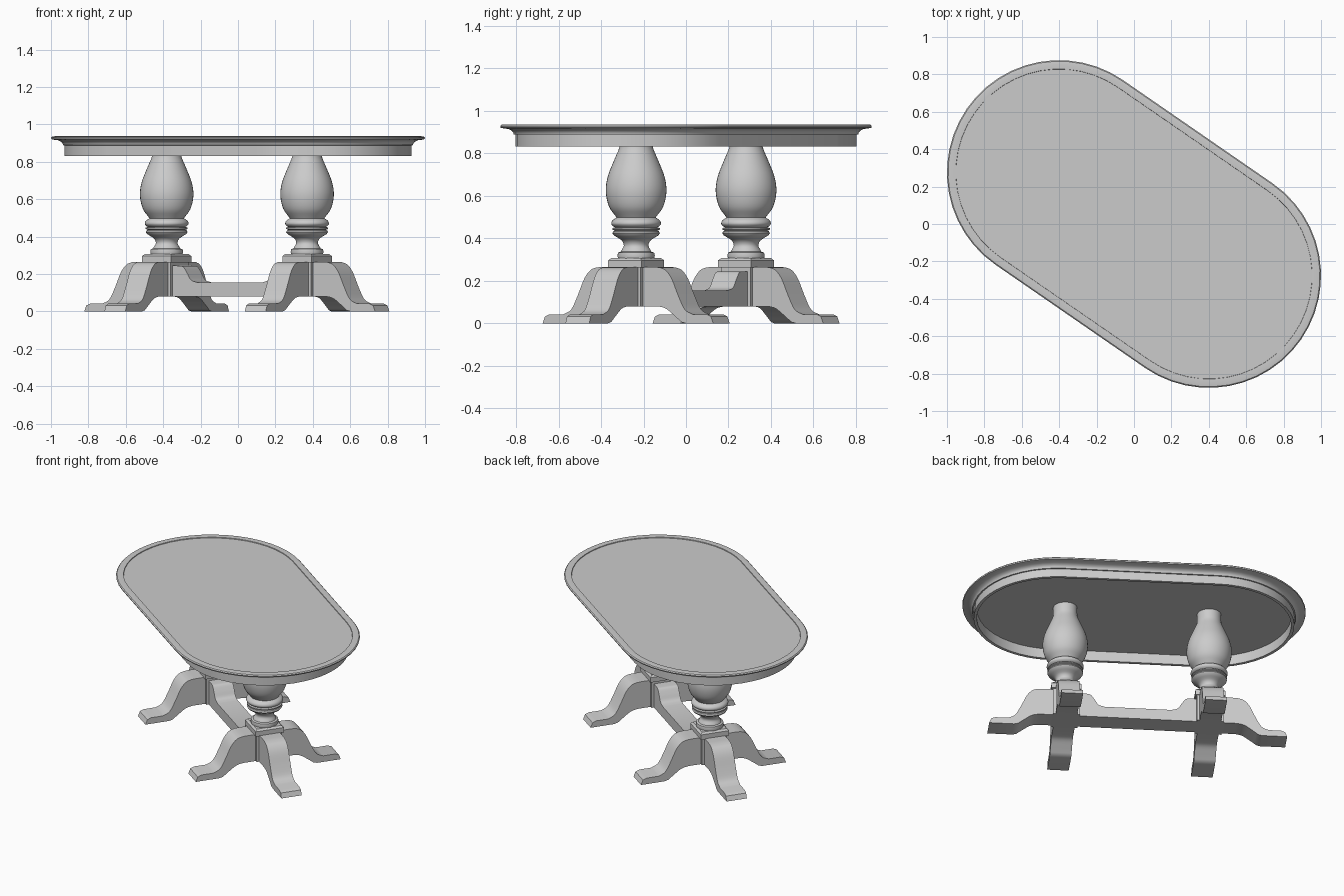
import bpy, bmesh
from math import radians, pi, sin, cos
from mathutils import Matrix, Vector

if "Cube" in bpy.data.objects:
    bpy.data.objects.remove(bpy.data.objects["Cube"])

ANGLE = Matrix.Rotation(radians(-34.6), 4, 'Z')
BASE = Matrix.Translation((-0.006, 0.024, 0)) @ ANGLE
SPACING = 0.456          # pedestal distance from the middle
HALF_WIDTH = 0.068       # legs and stretcher

grey = bpy.data.materials.new("plain_grey")
grey.use_nodes = True
grey.diffuse_color = (0.6, 0.6, 0.6, 1)
grey.node_tree.nodes["Principled BSDF"].inputs["Base Color"].default_value = (0.6, 0.6, 0.6, 1)


def finish(name, bm, matrix, smooth=30):
    bmesh.ops.remove_doubles(bm, verts=bm.verts, dist=0.0001)
    bmesh.ops.recalc_face_normals(bm, faces=bm.faces)
    mesh = bpy.data.meshes.new(name)
    bm.to_mesh(mesh)
    bm.free()
    mesh.materials.append(grey)
    obj = bpy.data.objects.new(name, mesh)
    bpy.context.collection.objects.link(obj)
    obj.matrix_world = matrix
    bpy.ops.object.select_all(action='DESELECT')
    obj.select_set(True)
    bpy.context.view_layer.objects.active = obj
    bpy.ops.object.shade_smooth_by_angle(angle=radians(smooth))
    return obj


def loft(name, profile, matrix, half_length=0.0, steps=24):
    """Sweep a (radius, z) profile around a circle or a round-ended oval."""
    bm = bmesh.new()
    rings = []
    for r, z in profile:
        ring = []
        for side in (1, -1):
            for i in range(steps + 1):
                a = -pi / 2 + pi * i / steps
                ring.append(bm.verts.new((side * (half_length + r * cos(a)), side * r * sin(a), z)))
        rings.append(ring)
    n = len(rings[0])
    for low, high in zip(rings, rings[1:]):
        for i in range(n):
            j = (i + 1) % n
            bm.faces.new((low[i], low[j], high[j], high[i]))
    bm.faces.new(rings[0])
    bm.faces.new(rings[-1])
    return finish(name, bm, matrix)


def curve(points, steps=5):
    """Smooth path through the given points."""
    pts = [Vector(p) for p in points]
    pts = [2 * pts[0] - pts[1]] + pts + [2 * pts[-1] - pts[-2]]
    out = []
    for a, b, c, d in zip(pts, pts[1:], pts[2:], pts[3:]):
        for i in range(steps):
            t = i / steps
            out.append(0.5 * (2 * b + (c - a) * t + (2 * a - 5 * b + 4 * c - d) * t * t
                              + (3 * b - a - 3 * c + d) * t ** 3))
    return [tuple(p) for p in out] + [tuple(pts[-2])]


def slab(name, outline, matrix):
    """Extrude an (x, z) outline to the leg width."""
    bm = bmesh.new()
    face = bm.faces.new([bm.verts.new((x, -HALF_WIDTH, z)) for x, z in outline])
    new = bmesh.ops.extrude_face_region(bm, geom=[face])["geom"]
    bmesh.ops.translate(bm, vec=(0, 2 * HALF_WIDTH, 0),
                        verts=[v for v in new if isinstance(v, bmesh.types.BMVert)])
    return finish(name, bm, matrix)


def block(name, half, z0, z1, matrix, chamfer=0.0):
    """Square block, optionally with a sloped top edge."""
    bm = bmesh.new()
    levels = [(half, z0), (half, z1 - chamfer), (half - chamfer, z1)] if chamfer else [(half, z0), (half, z1)]
    rings = [[bm.verts.new((sx * h, sy * h, z)) for sx, sy in ((-1, -1), (1, -1), (1, 1), (-1, 1))]
             for h, z in levels]
    for low, high in zip(rings, rings[1:]):
        for i in range(4):
            bm.faces.new((low[i], low[i - 1], high[i - 1], high[i]))
    bm.faces.new(rings[0])
    bm.faces.new(rings[-1])
    return finish(name, bm, matrix)


# Oval top with raised rim, cove moulding and hollow apron
top_profile = [(0.552, 0.931), (0.553, 0.936), (0.58, 0.937), (0.594, 0.935), (0.6, 0.929),
               (0.598, 0.921), (0.585, 0.918), (0.562, 0.915), (0.547, 0.908), (0.538, 0.898),
               (0.536, 0.889), (0.528, 0.888), (0.528, 0.832), (0.508, 0.832), (0.508, 0.9)]
loft("table_top", top_profile, ANGLE, half_length=0.486)

# Turned pedestal outline: foot ring, waist, double bead, vase
pillar_profile = (
    [(0.085, 0.305), (0.088, 0.318), (0.085, 0.333), (0.072, 0.337)]
    + curve([(0.07, 0.342), (0.058, 0.365), (0.066, 0.388), (0.09, 0.405)], 3)
    + [(0.105, 0.414), (0.112, 0.424), (0.108, 0.433), (0.1, 0.436), (0.112, 0.441),
       (0.112, 0.448), (0.1, 0.452)]
    + curve([(0.108, 0.456), (0.117, 0.468), (0.112, 0.484), (0.092, 0.498)], 3)
    + curve([(0.095, 0.502), (0.128, 0.55), (0.143, 0.62), (0.134, 0.69), (0.105, 0.765),
             (0.08, 0.825), (0.076, 0.86)], 4)
    + [(0.076, 0.902)])

# S-shaped leg outline
leg_outline = (
    [(0.07, 0.265), (0.15, 0.265)]
    + curve([(0.18, 0.263), (0.215, 0.25), (0.25, 0.21), (0.288, 0.13), (0.325, 0.065), (0.37, 0.042)], 4)
    + [(0.45, 0.042), (0.475, 0.032), (0.488, 0.0), (0.33, 0.0)]
    + curve([(0.305, 0.006), (0.26, 0.04), (0.215, 0.07), (0.17, 0.08)], 4)
    + [(0.07, 0.08)])

for side, label in ((-1, "right"), (1, "left")):
    place = BASE @ Matrix.Translation((side * SPACING, 0, 0))
    block(label + "_pedestal_block", 0.085, 0.08, 0.268, place)
    block(label + "_pedestal_plinth", 0.095, 0.262, 0.308, place, chamfer=0.012)
    loft(label + "_turned_pillar", pillar_profile, place, steps=20)
    outward = 0 if side > 0 else 180
    for turn, leg in ((outward, "end"), (90, "back"), (-90, "front")):
        slab(label + "_" + leg + "_leg", leg_outline, place @ Matrix.Rotation(radians(turn), 4, 'Z'))

# Stretcher with raised curved ends
end = curve([(0.13, 0.244), (0.155, 0.238), (0.18, 0.205), (0.205, 0.168), (0.245, 0.155)], 4)
half = [(SPACING - x, z) for x, z in [(0.07, 0.245)] + end]
slab("stretcher", [(0.386, 0.08)] + half + [(-x, z) for x, z in reversed(half)] + [(-0.386, 0.08)], BASE)
